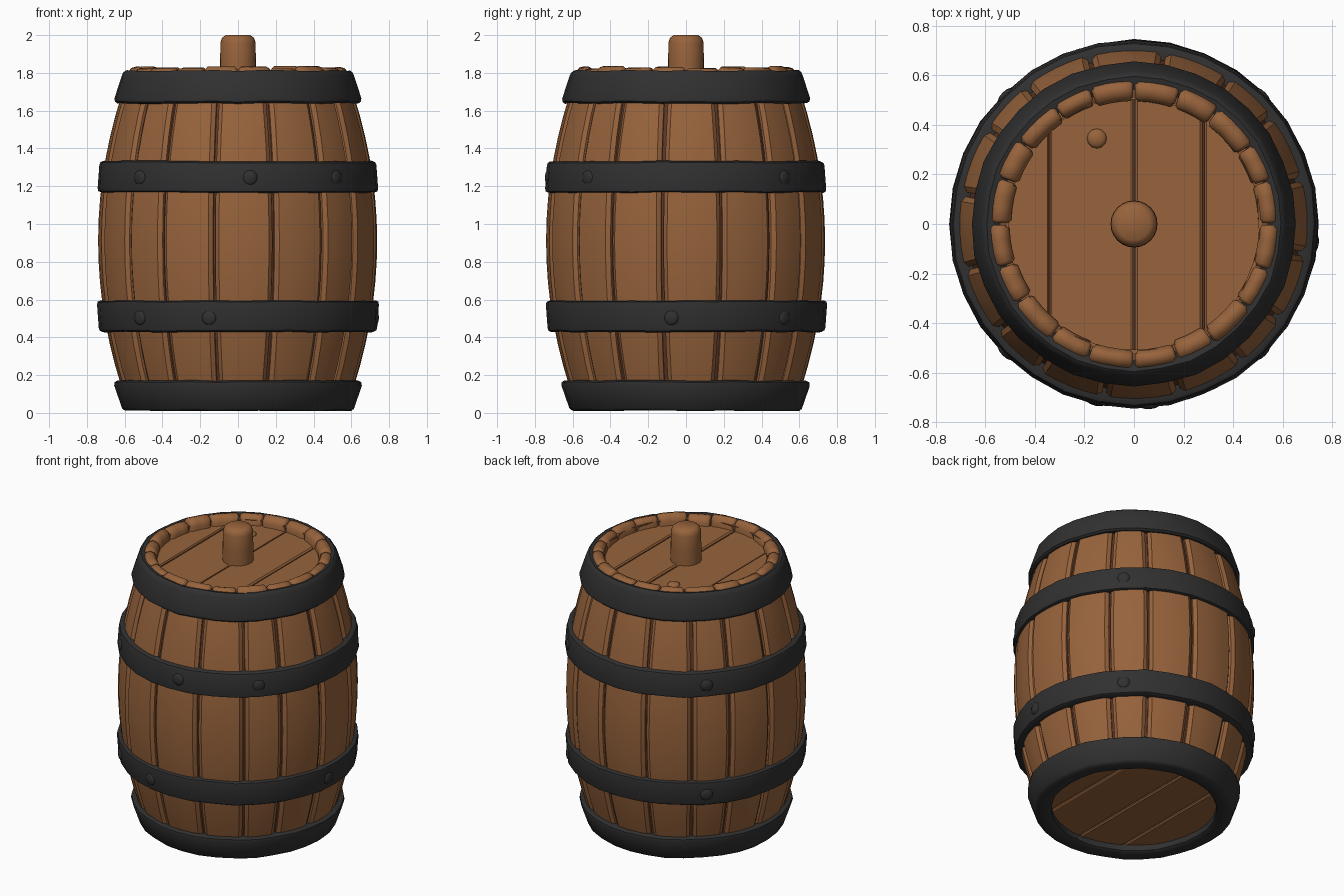
import bpy, bmesh, math, random
from mathutils import Matrix

if "Cube" in bpy.data.objects:
    bpy.data.objects.remove(bpy.data.objects["Cube"])

random.seed(4)


def material(name, rgb):
    m = bpy.data.materials.new(name)
    m.diffuse_color = (*rgb, 1)
    m.use_nodes = True
    m.node_tree.nodes["Principled BSDF"].inputs["Base Color"].default_value = m.diffuse_color
    return m


WOOD = material("oak brown", (0.31, 0.125, 0.045))
GAP = material("dark seam brown", (0.10, 0.035, 0.018))
IRON = material("dark iron", (0.03, 0.03, 0.031))


def finish(bm, name, mat, angle=40):
    bmesh.ops.recalc_face_normals(bm, faces=bm.faces)
    me = bpy.data.meshes.new(name)
    bm.to_mesh(me)
    bm.free()
    ob = bpy.data.objects.new(name, me)
    bpy.context.collection.objects.link(ob)
    me.materials.append(mat)
    bpy.ops.object.select_all(action='DESELECT')
    ob.select_set(True)
    bpy.context.view_layer.objects.active = ob
    bpy.ops.object.shade_smooth_by_angle(angle=math.radians(angle))
    return ob


def radius(z):
    """Bulging outline of the barrel."""
    return 0.74 - 0.208 * (z - 0.91) ** 2


def sections(bm, rings, loop=False):
    """Skin a list of closed cross-sections."""
    vs = [[bm.verts.new(p) for p in ring] for ring in rings]
    n = len(vs[0])
    for k in range(len(vs) if loop else len(vs) - 1):
        a, b = vs[k], vs[(k + 1) % len(vs)]
        for i in range(n):
            j = (i + 1) % n
            bm.faces.new((a[i], a[j], b[j], b[i]))
    if not loop:
        bm.faces.new(vs[0])
        bm.faces.new(vs[-1][::-1])


def polar(r, a, z):
    return (r * math.cos(a), r * math.sin(a), z)


def revolve(name, profile, mat, segs=32, jitter=0.0, angle=40):
    bm = bmesh.new()
    rings = []
    for k in range(segs):
        a = math.tau * k / segs
        dr, dz = random.uniform(-jitter, jitter), random.uniform(-jitter, jitter)
        rings.append([polar(r + dr, a, z + dz) for r, z in profile])
    sections(bm, rings, loop=True)
    return finish(bm, name, mat, angle)


# Dark core showing through the seams
zs = [0.08 + 1.66 * i / 14 for i in range(15)]
bm = bmesh.new()
sections(bm, [[polar(radius(z) - 0.03, math.tau * k / 48, z) for k in range(48)] for z in zs])
finish(bm, "inner_core", GAP)

# Sixteen curved staves of uneven width, repeating every quarter turn
seams = [math.radians(q * 90 + s) for q in range(4) for s in (-10, 15, 38, 57)]
seams.append(seams[0] + math.tau)
bm = bmesh.new()
levels = [0.03 + 1.77 * i / 16 for i in range(17)]
for s0, s1 in zip(seams, seams[1:]):
    off = random.uniform(-0.004, 0.002)
    t0, t1 = random.uniform(-0.012, 0.012), random.uniform(-0.012, 0.012)
    rings = []
    for z in levels:
        r = radius(z) + off
        g = 0.006 / r
        w = (z - 0.9)
        a0, a1 = s0 + g + abs(t0 * w), s1 - g - abs(t1 * w)
        e = 0.022 / r
        ring = [polar(r - 0.06, a0, z), polar(r - 0.016, a0, z)]
        ring += [polar(r, a0 + e + (a1 - a0 - 2 * e) * k / 4, z) for k in range(5)]
        ring += [polar(r - 0.016, a1, z), polar(r - 0.06, a1, z)]
        rings.append(ring)
    sections(bm, rings)
finish(bm, "staves", WOOD, 35)

# Rounded blocks forming the raised rim round the lid
rim = [math.radians(q * 90 + s) for q in range(4) for s in (0, 18, 34, 54, 71)]
rim.append(rim[0] + math.tau)
bm = bmesh.new()
for s0, s1 in zip(rim, rim[1:]):
    h = random.uniform(-0.008, 0.004)
    di = random.uniform(-0.008, 0.008)
    prof = [(0.50 + di, 1.72), (0.50 + di, 1.79 + h), (0.515 + di, 1.82 + h), (0.54, 1.832 + h),
            (0.565, 1.825 + h), (0.585, 1.80 + h), (0.585, 1.72)]
    rings = []
    for t, s in ((0, 0.014), (0.08, 0), (0.36, 0), (0.64, 0), (0.92, 0), (1, 0.014)):
        a = s0 + 0.006 + (s1 - s0 - 0.012) * t
        rings.append([polar(r + (s if i < 2 else -s if i > 4 else 0), a, z - (s if 0 < i < 6 else 0))
                      for i, (r, z) in enumerate(prof)])
    sections(bm, rings)
finish(bm, "rim_blocks", WOOD, 50)


# Lid and base made of planks running front to back
def planks(name, z0, z1, R, cuts):
    bm = bmesh.new()
    for x0, x1 in zip(cuts, cuts[1:]):
        x0, x1 = x0 + 0.004, x1 - 0.004
        xs = [x0 + (x1 - x0) * i / 6 for i in range(7)]
        h = [math.sqrt(max(R * R - x * x, 0.0004)) for x in xs]
        out = [(x, -y) for x, y in zip(xs, h)] + [(x, y) for x, y in zip(xs[::-1], h[::-1])]
        cx = (x0 + x1) / 2
        inner = [(cx + (x - cx) * 0.93, y * 0.985) for x, y in out]
        lo, hi = z0 + 0.008, z1 - 0.008
        sections(bm, [[(x, y, z0) for x, y in inner], [(x, y, lo) for x, y in out],
                      [(x, y, hi) for x, y in out], [(x, y, z1) for x, y in inner]])
    finish(bm, name, WOOD, 25)


planks("lid_planks", 1.72, 1.765, 0.52, (-0.519, -0.34, 0.0, 0.28, 0.519))
planks("base_planks", 0.06, 0.10, 0.53, (-0.529, -0.28, 0.0, 0.34, 0.529))

# Central plug
bm = bmesh.new()
plug = [(0.095, 1.74), (0.095, 1.85), (0.093, 1.96), (0.085, 1.985), (0.065, 2.0)]
sections(bm, [[polar(r, math.tau * k / 24, z) for k in range(24)] for r, z in plug])
finish(bm, "plug", WOOD, 50)


# Small round studs
def studs(name, places, size, mat):
    bm = bmesh.new()
    for (x, y, z), flat in places:
        bmesh.ops.create_uvsphere(bm, u_segments=12, v_segments=8, radius=size,
                                  matrix=Matrix.Translation((x, y, z)) @ flat)
    finish(bm, name, mat, 60)


studs("lid_peg", [((-0.15, 0.345, 1.765), Matrix.Diagonal((1, 1, 0.5, 1)))], 0.04, WOOD)

# Iron hoops: lower pair, mirrored in height for the upper pair
end_hoop = [(0.51, 0.022), (0.525, 0.012), (0.60, 0.012), (0.615, 0.024), (0.657, 0.145),
            (0.655, 0.163), (0.64, 0.172), (0.59, 0.165), (0.53, 0.08), (0.51, 0.08)]
mid_hoop = [(0.66, 0.432), (0.715, 0.428), (0.73, 0.436), (0.735, 0.45), (0.744, 0.572),
            (0.741, 0.588), (0.728, 0.594), (0.68, 0.59)]
top_hoop = [(0.54, 1.80), (0.595, 1.812), (0.608, 1.802), (0.616, 1.785), (0.655, 1.665),
            (0.653, 1.648), (0.64, 1.638), (0.59, 1.645)]
revolve("bottom_hoop", end_hoop, IRON, jitter=0.003)
revolve("lower_hoop", mid_hoop, IRON, jitter=0.003)
revolve("upper_hoop", [(r, 1.761 - z) for r, z in mid_hoop], IRON, jitter=0.003)
revolve("top_hoop", top_hoop, IRON, jitter=0.003)

# Flat rivets on the two middle hoops
spots = []
for z, angles in ((0.505, (225, 258, -6, 45, 135)), (1.245, (225, 275, 315, 45, 135))):
    for d in angles:
        a = math.radians(d)
        spots.append((polar(0.734, a, z), Matrix.Rotation(a, 4, 'Z') @ Matrix.Diagonal((0.4, 1, 1, 1))))
studs("hoop_rivets", spots, 0.04, IRON)
